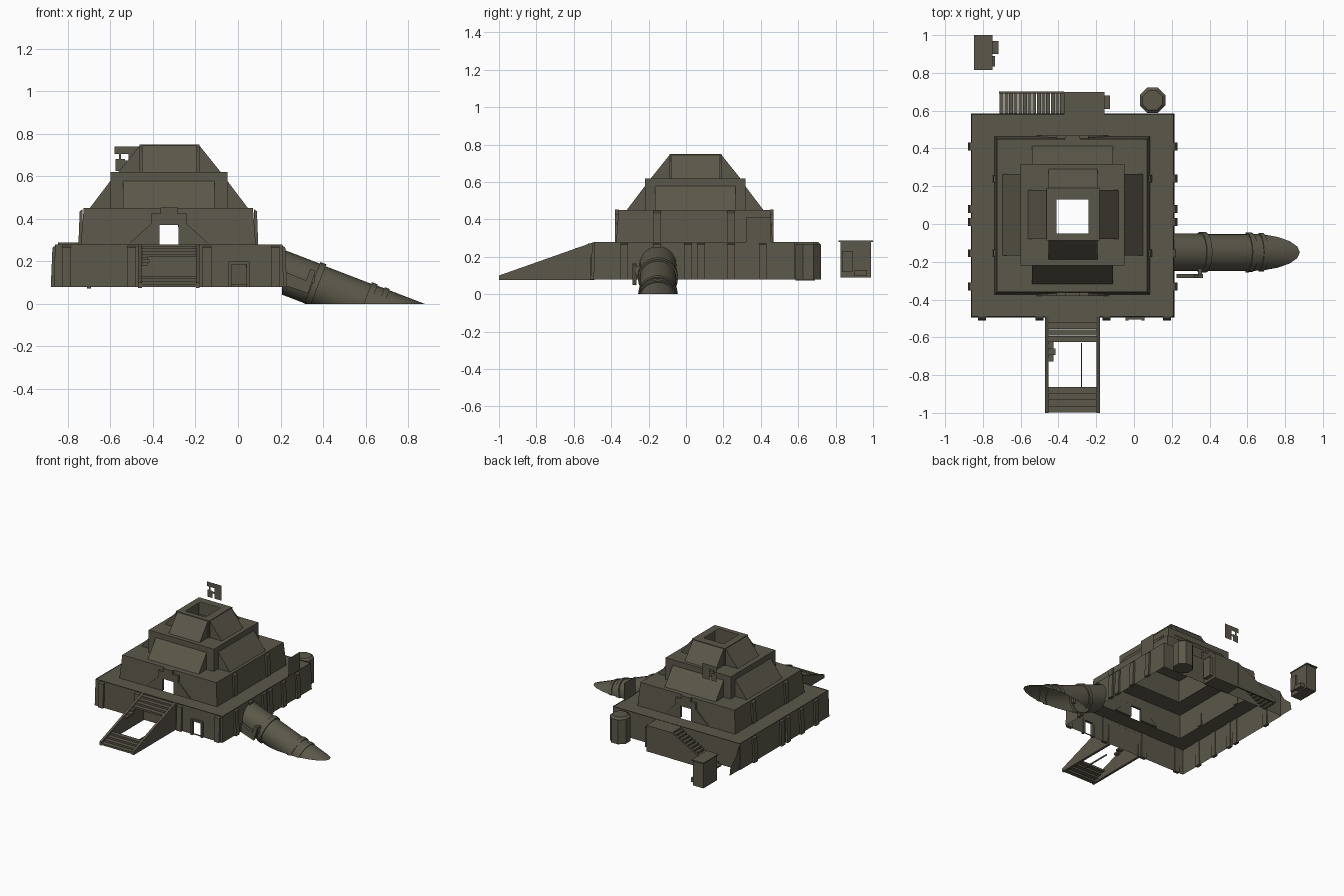
import bpy, bmesh, math
from mathutils import Vector

if "Cube" in bpy.data.objects:
    bpy.data.objects.remove(bpy.data.objects["Cube"])

olive = bpy.data.materials.new("dark_olive")
olive.diffuse_color = (0.105, 0.096, 0.068, 1)
olive.use_nodes = True
olive.node_tree.nodes["Principled BSDF"].inputs["Base Color"].default_value = olive.diffuse_color

def finish(name, bm, smooth=False):
    bmesh.ops.remove_doubles(bm, verts=bm.verts, dist=1e-5)
    me = bpy.data.meshes.new(name)
    bm.to_mesh(me)
    bm.free()
    me.materials.append(olive)
    ob = bpy.data.objects.new(name, me)
    bpy.context.collection.objects.link(ob)
    if smooth:
        bpy.ops.object.select_all(action='DESELECT')
        ob.select_set(True)
        bpy.context.view_layer.objects.active = ob
        bpy.ops.object.shade_smooth_by_angle(angle=math.radians(35))
    return ob

def face(bm, pts):
    return bm.faces.new([bm.verts.new(p) for p in pts])

def prism(bm, pts, offset):
    """Closed solid: polygon pushed along an offset vector."""
    a = [bm.verts.new(p) for p in pts]
    b = [bm.verts.new(Vector(p) + Vector(offset)) for p in pts]
    fs = [bm.faces.new(a), bm.faces.new(b[::-1])]
    n = len(a)
    fs += [bm.faces.new((a[i], b[i], b[(i + 1) % n], a[(i + 1) % n])) for i in range(n)]
    bmesh.ops.recalc_face_normals(bm, faces=fs)

def box(bm, x0, x1, y0, y1, z0, z1):
    prism(bm, [(x0, y0, z0), (x1, y0, z0), (x1, y1, z0), (x0, y1, z0)], (0, 0, z1 - z0))

def wall(bm, a0, b0, a1, b1, axis, hole=None):
    """Wall from bottom edge a0-b0 to top edge a1-b1; hole=(lo, hi, z0, z1) along axis."""
    a0, b0, a1, b1 = map(Vector, (a0, b0, a1, b1))
    us, vs = [0, 1], [0, 1]
    if hole:
        us = sorted([0, 1] + [(h - a0[axis]) / (b0[axis] - a0[axis]) for h in hole[:2]])
        vs = sorted({0, 1} | {round((h - a0.z) / (a1.z - a0.z), 4) for h in hole[2:]})
    P = lambda u, v: a0.lerp(b0, u).lerp(a1.lerp(b1, u), v)
    for i in range(len(us) - 1):
        for j in range(len(vs) - 1):
            zc = P(0.5, (vs[j] + vs[j + 1]) / 2).z
            if hole and i == 1 and hole[2] < zc < hole[3]:
                continue
            face(bm, [P(us[i], vs[j]), P(us[i + 1], vs[j]), P(us[i + 1], vs[j + 1]), P(us[i], vs[j + 1])])

def ring(bm, o, i, z):
    """Flat roof between outer and inner rectangles (x0, x1, y0, y1)."""
    c = lambda r: [(r[0], r[2], z), (r[1], r[2], z), (r[1], r[3], z), (r[0], r[3], z)]
    O, I = c(o), c(i)
    for k in range(4):
        face(bm, [O[k], O[(k + 1) % 4], I[(k + 1) % 4], I[k]])

def tier(name, r, z0, z1, flare, inner, roof_z, front=None, back=None):
    """Hollow tier without a floor: four walls and a roof ring."""
    bm = bmesh.new()
    f = flare
    lo = [(r[0]-f, r[2]-f, z0), (r[1]+f, r[2]-f, z0), (r[1]+f, r[3]+f, z0), (r[0]-f, r[3]+f, z0)]
    hi = [(r[0], r[2], z1), (r[1], r[2], z1), (r[1], r[3], z1), (r[0], r[3], z1)]
    for k, h in enumerate((front, None, back, None)):
        n = (k + 1) % 4
        wall(bm, lo[k], lo[n], hi[k], hi[n], k % 2, h)
    ring(bm, r, inner, roof_z)
    finish(name, bm)

# stepped hollow building
T0 = (-0.86, 0.21, -0.49, 0.58)
T1 = (-0.725, 0.07, -0.36, 0.45)
T2 = (-0.60, -0.05, -0.22, 0.317)
T3 = (-0.462, -0.182, -0.088, 0.19)
HOLE = (-0.41, -0.24, -0.05, 0.13)
grow = lambda r, d: (r[0] - d, r[1] + d, r[2] - d, r[3] + d)
door = (-0.37, -0.28, 0.275, 0.37)
tier("base", T0, 0.08, 0.28, 0.004, grow(T1, 0.014), 0.275, front=(-0.03, 0.04, 0.09, 0.185))
tier("lower_tier", T1, 0.275, 0.45, 0.014, T2, 0.45, front=door, back=(-0.28, -0.37, 0.275, 0.37))
tier("middle_tier", T2, 0.45, 0.62, 0, T3, 0.62)
tier("top_tier", T3, 0.62, 0.75, 0, HOLE, 0.75)

# sloped panels leaning on the two upper tiers
def slopes(name, r, z0, z1, out, half):
    bm = bmesh.new()
    cx, cy = (r[0] + r[1]) / 2, (r[2] + r[3]) / 2
    for s, e in ((-1, r[0]), (1, r[1])):
        prism(bm, [(e, cy - half, z0), (e + s * out, cy - half, z0), (e, cy - half, z1)], (0, 2 * half, 0))
    for s, e in ((-1, r[2]), (1, r[3])):
        prism(bm, [(cx - half, e, z0), (cx - half, e + s * out, z0), (cx - half, e, z1)], (2 * half, 0, 0))
    finish(name, bm)

slopes("middle_sloped_panels", T2, 0.45, 0.578, 0.097, 0.215)
slopes("top_sloped_panels", T3, 0.62, 0.745, 0.1, 0.13)

# doorway surrounds on the front and back of the lower tier
bm = bmesh.new()
half = [(-0.37, 0.28), (-0.516, 0.28), (-0.41, 0.375), (-0.41, 0.425), (-0.325, 0.425), (-0.325, 0.37), (-0.37, 0.37)]
for y, t in ((-0.38, 0.018), (0.468, -0.018)):
    for m in (1, -1):
        prism(bm, [(-0.325 + m * (x + 0.325), y, z) for x, z in half], (0, t, 0))
    box(bm, -0.365, -0.285, min(y, y + t), max(y, y + t), 0.425, 0.452)
finish("doorway_surrounds", bm)

# flared pilasters around the base and lower tier
bm = bmesh.new()
def pilaster(axis, edge, s, pos, z0, z1, w=0.042, out=0.02):
    prof = [(edge - s * 0.004, z0), (edge + s * out, z0), (edge + s * out * 0.6, z1 - 0.015), (edge - s * 0.004, z1 - 0.005)]
    if axis == 0:
        prism(bm, [(p, pos - w / 2, z) for p, z in prof], (0, w, 0))
    else:
        prism(bm, [(pos - w / 2, p, z) for p, z in prof], (w, 0, 0))

for y in (0.41, 0.08, 0.01, -0.155, -0.33):
    pilaster(0, T0[0], -1, y, 0.08, 0.28)
    pilaster(0, T0[1], 1, y, 0.08, 0.28)
pilaster(0, T0[1], 1, 0.24, 0.08, 0.28)
for x in (-0.805, -0.5, -0.145, 0.175):
    pilaster(1, T0[2], -1, x, 0.08, 0.28)
for y in (0.24, -0.155):
    pilaster(0, T1[0] - 0.01, -1, y, 0.28, 0.45, 0.04, 0.015)
    pilaster(0, T1[1] + 0.01, 1, y, 0.28, 0.45, 0.04, 0.015)
finish("pilasters", bm)

# frame of the small front door
bm = bmesh.new()
box(bm, -0.045, -0.03, -0.51, -0.485, 0.08, 0.2)
box(bm, 0.04, 0.055, -0.51, -0.485, 0.08, 0.2)
box(bm, -0.03, 0.04, -0.505, -0.485, 0.185, 0.2)
finish("small_door_frame", bm)

# front stairway: cheeks and steps, with the middle steps broken away
bm = bmesh.new()
for x in (-0.47, -0.198):
    prism(bm, [(x, -0.49, 0.075), (x, -0.49, 0.28), (x, -1, 0.1), (x, -1, 0.075)], (0.018, 0, 0))
finish("stair_cheeks", bm)
bm = bmesh.new()
N = 15
for i in range(N):
    y, z = -0.49 - i * 0.034, 0.272 - i * 0.0128
    if i < 4 or i > 10:
        box(bm, -0.453, -0.197, y - 0.033, y, z - 0.014, z)
    elif i < 7:
        box(bm, -0.453, -0.425 + 0.01 * (i % 2), y - 0.033, y, z - 0.014, z)
for x in (-0.28,):
    box(bm, x, x + 0.006, -0.87, -0.63, 0.08, 0.09)
finish("front_steps", bm)

# side tunnel: ringed tube sloping down into the ground
bm = bmesh.new()
prof = [(-0.1, 0.1), (0.17, 0.1), (0.17, 0.108), (0.2, 0.108), (0.2, 0.098), (0.43, 0.098), (0.43, 0.106),
        (0.46, 0.106), (0.46, 0.1), (0.495, 0.1), (0.495, 0.106), (0.52, 0.106), (0.52, 0.1), (1.0, 0.1)]
SIDES, tilt = 20, math.radians(21)
ax, up = Vector((math.cos(tilt), 0, -math.sin(tilt))), Vector((math.sin(tilt), 0, math.cos(tilt)))
start = Vector((0.19, -0.15, 0.157))
loops = [[bm.verts.new(start + ax * d + up * r * math.cos(a) + Vector((0, r * math.sin(a), 0)))
          for a in (2 * math.pi * k / SIDES for k in range(SIDES))] for d, r in prof]
for A, B in zip(loops, loops[1:]):
    for k in range(SIDES):
        n = (k + 1) % SIDES
        bm.faces.new((A[k], B[k], B[n], A[n]))
bmesh.ops.recalc_face_normals(bm, faces=bm.faces)
for co, no in (((0, 0, 0), (0, 0, 1)), ((0.207, 0, 0), (1, 0, 0))):
    bmesh.ops.bisect_plane(bm, geom=bm.verts[:] + bm.edges[:] + bm.faces[:], plane_co=co, plane_no=no, clear_inner=True)
finish("tunnel", bm, True)

# slanted pipe box beside the tunnel
bm = bmesh.new()
prism(bm, [(0.225, -0.285, 0.15), (0.225, -0.285, 0.085), (0.33, -0.285, 0.05), (0.365, -0.285, 0.155), (0.34, -0.285, 0.165), (0.32, -0.285, 0.11)], (0, 0.02, 0))
box(bm, 0.34, 0.36, -0.27, -0.235, 0.1, 0.15)
finish("tunnel_side_box", bm)

# rear landing and stair running down along the back wall
bm = bmesh.new()
box(bm, -0.37, -0.155, 0.578, 0.7, 0.08, 0.278)
box(bm, -0.155, -0.128, 0.61, 0.68, 0.1, 0.25)
finish("rear_landing", bm)
bm = bmesh.new()
for i in range(14):
    x, z = -0.37 - i * 0.0246, 0.262 - i * 0.0135
    box(bm, x - 0.021, x, 0.585, 0.69, z - 0.013, z)
prism(bm, [(-0.37, 0.69, 0.08), (-0.37, 0.69, 0.28), (-0.715, 0.69, 0.1), (-0.715, 0.69, 0.08)], (0, 0.012, 0))
finish("rear_steps", bm)

# eight-sided tank
bm = bmesh.new()
def octagon(r, z):
    return [bm.verts.new((0.098 + r * math.cos(math.pi * (k + 0.5) / 4), 0.654 + r * math.sin(math.pi * (k + 0.5) / 4), z)) for k in range(8)]
rows = [octagon(r, z) for r, z in ((0.073, 0.08), (0.073, 0.265), (0.056, 0.28))]
for A, B in zip(rows, rows[1:]):
    for k in range(8):
        bm.faces.new((A[k], A[(k + 1) % 8], B[(k + 1) % 8], B[k]))
bm.faces.new(rows[-1])
bm.faces.new(rows[0][::-1])
finish("tank", bm)

# detached machine box behind the building
bm = bmesh.new()
box(bm, -0.84, -0.752, 0.825, 0.99, 0.09, 0.28)
box(bm, -0.847, -0.748, 0.815, 1.0, 0.28, 0.288)
box(bm, -0.752, -0.718, 0.9, 0.968, 0.1, 0.13)
box(bm, -0.752, -0.735, 0.835, 0.89, 0.12, 0.23)
finish("machine_box", bm)

# thin sheets: edge screen, rear corner sheet and aerial card
bm = bmesh.new()
face(bm, [(0.203, 0.32, 0.27), (0.203, 0.455, 0.27), (0.203, 0.455, 0.41), (0.203, 0.32, 0.41)])
finish("edge_screen", bm)
bm = bmesh.new()
face(bm, [(-0.858, 0.58, 0.08), (-0.858, 0.7, 0.08), (-0.858, 0.69, 0.14), (-0.858, 0.62, 0.2), (-0.858, 0.58, 0.27)])
finish("corner_sheet", bm)
bm = bmesh.new()
for x0, x1, z0, z1 in ((-0.58, -0.455, 0.705, 0.74), (-0.575, -0.53, 0.625, 0.68), (-0.515, -0.455, 0.625, 0.705),
                       (-0.53, -0.515, 0.66, 0.675), (-0.56, -0.55, 0.68, 0.705)):
    face(bm, [(x0, 0.452, z0), (x1, 0.452, z0), (x1, 0.452, z1), (x0, 0.452, z1)])
finish("aerial_card", bm)
